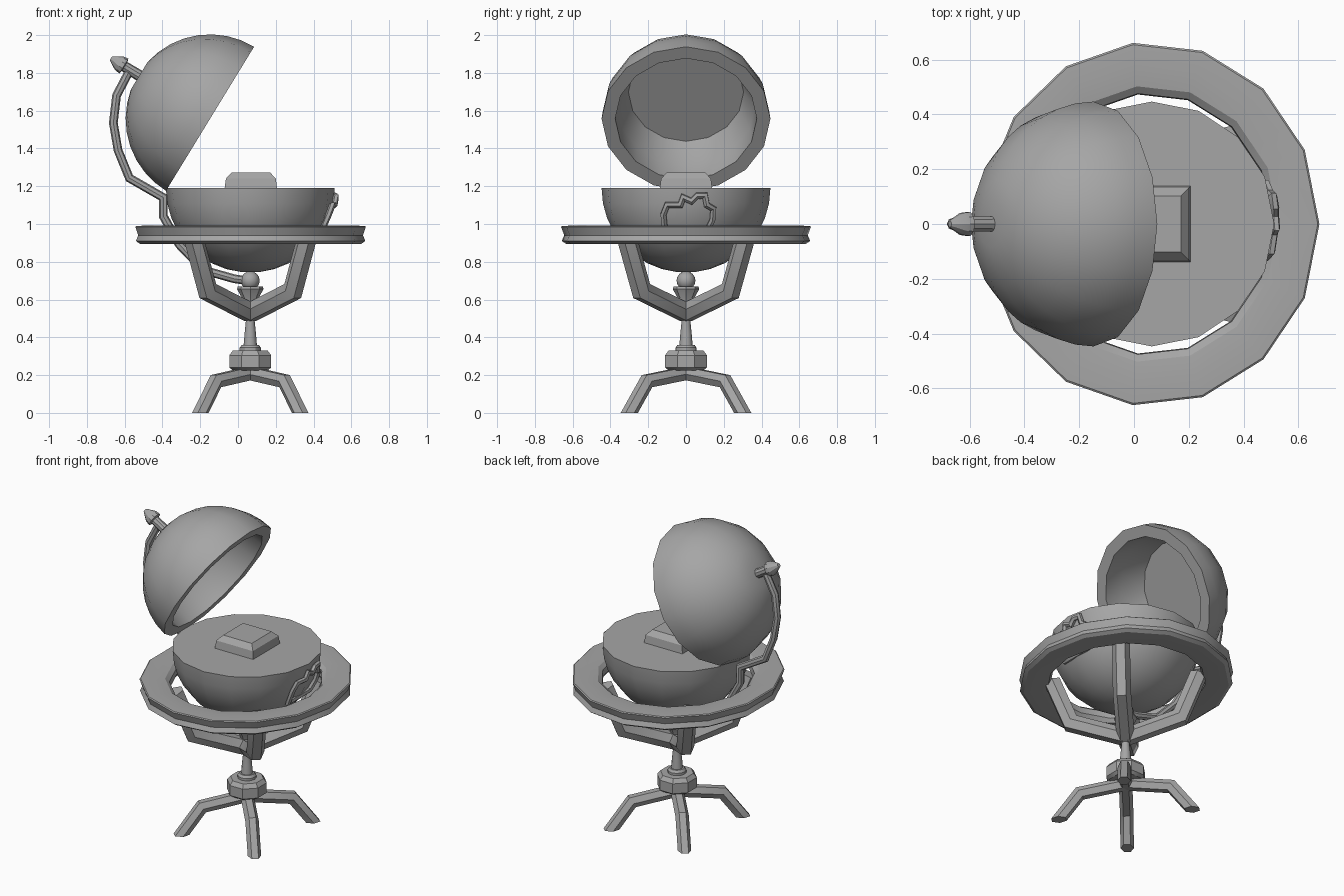
import bpy, bmesh, math
from mathutils import Vector, Matrix

if "Cube" in bpy.data.objects:
    bpy.data.objects.remove(bpy.data.objects["Cube"], do_unlink=True)

grey = bpy.data.materials.new("plain_grey")
grey.use_nodes = True
grey.diffuse_color = (0.38, 0.38, 0.38, 1)
grey.node_tree.nodes["Principled BSDF"].inputs["Base Color"].default_value = (0.38, 0.38, 0.38, 1)

CX = 0.065      # stand axis
R = 0.447       # globe radius
RIM = 1.19      # height of the globe's equator


def finish(name, bm, matrix=None):
    """Turn a bmesh into an object, smooth with sharp edges kept."""
    bmesh.ops.recalc_face_normals(bm, faces=bm.faces)
    if matrix:
        bm.transform(matrix)
    mesh = bpy.data.meshes.new(name)
    bm.to_mesh(mesh)
    bm.free()
    mesh.materials.append(grey)
    mesh.shade_smooth()
    mesh.set_sharp_from_angle(angle=math.radians(30))
    obj = bpy.data.objects.new(name, mesh)
    bpy.context.collection.objects.link(obj)
    return obj


def skin(bm, rings, closed):
    """Join rings of vertices with quads; cap the ends of an open skin."""
    n = len(rings[0])
    for i in range(len(rings) if closed else len(rings) - 1):
        a, b = rings[i], rings[(i + 1) % len(rings)]
        for j in range(n):
            k = (j + 1) % n
            bm.faces.new((a[j], a[k], b[k], b[j]))
    if not closed:
        bm.faces.new(rings[0])
        bm.faces.new(rings[-1])


def lathe(name, profile, sides, matrix, closed=False, sx=1, sy=1, phase=0):
    """Spin a (radius, height) profile about z."""
    bm = bmesh.new()
    rings = []
    for r, z in profile:
        angles = [phase + math.tau * j / sides for j in range(sides)]
        rings.append([bm.verts.new((r * sx * math.cos(a), r * sy * math.sin(a), z)) for a in angles])
    skin(bm, rings, closed)
    return finish(name, bm, matrix)


def sweep(name, path, radius, sides, side, closed=False):
    """Sweep a regular polygon along a path with mitred joints."""
    bm = bmesh.new()
    pts = [Vector(p) for p in path]
    side = Vector(side).normalized()
    rings = []
    for i, p in enumerate(pts):
        before = pts[i - 1] if i or closed else None
        after = pts[(i + 1) % len(pts)] if i < len(pts) - 1 or closed else None
        t0 = (p - before).normalized() if before else (after - p).normalized()
        t1 = (after - p).normalized() if after else t0
        tangent = (t0 + t1).normalized()
        normal = side.cross(tangent).normalized() / max(0.6, tangent.dot(t0))
        ring = []
        for j in range(sides):
            a = math.tau * j / sides
            ring.append(bm.verts.new(p + radius * (math.cos(a) * side + math.sin(a) * normal)))
        rings.append(ring)
    skin(bm, rings, closed)
    return finish(name, bm)


def arc(start, end, steps):
    """Points on the globe's quarter profile, by latitude in degrees."""
    lats = [math.radians(start + (end - start) * i / steps) for i in range(steps + 1)]
    return [(R * math.cos(a), R * math.sin(a)) for a in lats]


axis = Matrix.Translation((CX, 0, 0))

# Lower half of the globe
lathe("globe_bowl", arc(-84, 0, 8), 16, Matrix.Translation((CX, 0, RIM)))

# Hinged upper half, hollow with a flat recess, tilted open
lid_frame = Matrix.Translation((-0.148, 0, 1.557)) @ Matrix.Rotation(-1.022, 4, "Y")
lathe("globe_lid", [(0.305, 0.27), (0.365, 0.13), (0.375, 0)] + arc(0, 79, 8), 16, lid_frame)

# Finial on the lid's pole
lathe("lid_finial", [(0.03, 0.42), (0.028, 0.53), (0.046, 0.535), (0.042, 0.565), (0.012, 0.615)],
      10, lid_frame)

# Bevelled block on the flat top of the bowl
bm = bmesh.new()
rings = []
for half, z in ((0.14, RIM - 0.01), (0.132, 1.24), (0.103, 1.272)):
    rings.append([bm.verts.new((half * u, half * v, z)) for u, v in ((1, 1), (-1, 1), (-1, -1), (1, -1))])
skin(bm, rings, False)
finish("top_block", bm, Matrix.Translation((CX + 0.003, 0, 0)))

# Horizon ring, slightly oval with a grooved rim
lathe("horizon_ring",
      [(1, 0.985), (0.99, 0.99), (0.87, 0.992), (0.76, 0.985), (0.72, 0.965), (0.715, 0.925),
       (0.74, 0.9), (0.85, 0.895), (0.96, 0.895), (0.995, 0.91), (0.975, 0.94)],
      15, Matrix.Translation((0.06, 0, 0)), closed=True, sx=0.617, sy=0.665)

# Four ring supports and four legs, on the diagonals
number = 0
for sx in (-1, 1):
    for sy in (-1, 1):
        number += 1
        d = Vector((0.69 * sx, 0.72 * sy, 0)).normalized()
        tangent = (-d.y, d.x, 0)
        origin = Vector((CX, 0, 0))
        arm = [origin + d * r + Vector((0, 0, z)) for r, z in ((0, 0.53), (0.325, 0.645), (0.435, 0.93))]
        sweep(f"ring_support_{number}", arm, 0.054, 6, tangent)

        d = Vector((0.66 * sx, 0.75 * sy, 0)).normalized()
        tangent = (-d.y, d.x, 0)
        leg = [origin + d * r + Vector((0, 0, z)) for r, z in ((0, 0.21), (0.275, 0.168), (0.4, 0))]
        leg_obj = sweep(f"leg_{number}", leg, 0.04, 6, tangent)
        for v in leg_obj.data.vertices:     # level the foot with the floor
            if v.index >= 12:
                v.co -= (leg[2] - leg[1]).normalized() * (v.co.z / (leg[2] - leg[1]).normalized().z)

# Central column
lathe("hub", [(0.1, 0.225), (0.12, 0.24), (0.12, 0.305), (0.1, 0.33)], 8, axis, phase=math.pi / 8)
lathe("column_collar", [(0.056, 0.32), (0.056, 0.345), (0.045, 0.36)], 12, axis)
lathe("column", [(0.036, 0.35), (0.03, 0.42), (0.023, 0.49), (0.023, 0.6)], 12, axis)
lathe("pivot_cup", [(0.035, 0.57), (0.045, 0.61), (0.07, 0.655), (0.066, 0.67)], 8, axis)

bm = bmesh.new()
bmesh.ops.create_uvsphere(bm, u_segments=12, v_segments=8, radius=0.05)
finish("pivot_ball", bm, Matrix.Translation((CX, 0, 0.7)))

# Curved bracket from the pivot up to the finial
sweep("meridian_bracket",
      [(0.05, 0, 0.7), (-0.02, 0, 0.71), (-0.18, 0, 0.755), (-0.31, 0, 0.89), (-0.395, 0, 1.04),
       (-0.395, 0, 1.14), (-0.575, 0, 1.243), (-0.635, 0, 1.39), (-0.66, 0, 1.535),
       (-0.643, 0, 1.68), (-0.575, 0, 1.81)], 0.023, 8, (0, 1, 0))

# Raised coastline ornament on the left side of the bowl
outline = [(-0.11, 0.96), (-0.12, 1.05), (-0.1, 1.1), (-0.03, 1.1), (-0.015, 1.14), (0.03, 1.12),
           (0.06, 1.15), (0.1, 1.15), (0.11, 1.1), (0.145, 1.08), (0.14, 1.02), (0.11, 0.96)]
coast = []
for y, z in outline:
    x = CX + math.sqrt(R * R - y * y - (RIM - z) ** 2)
    coast.append((x + 0.008, y, z))
sweep("coast_ridge", coast, 0.017, 6, (1, 0, -0.3), closed=True)
